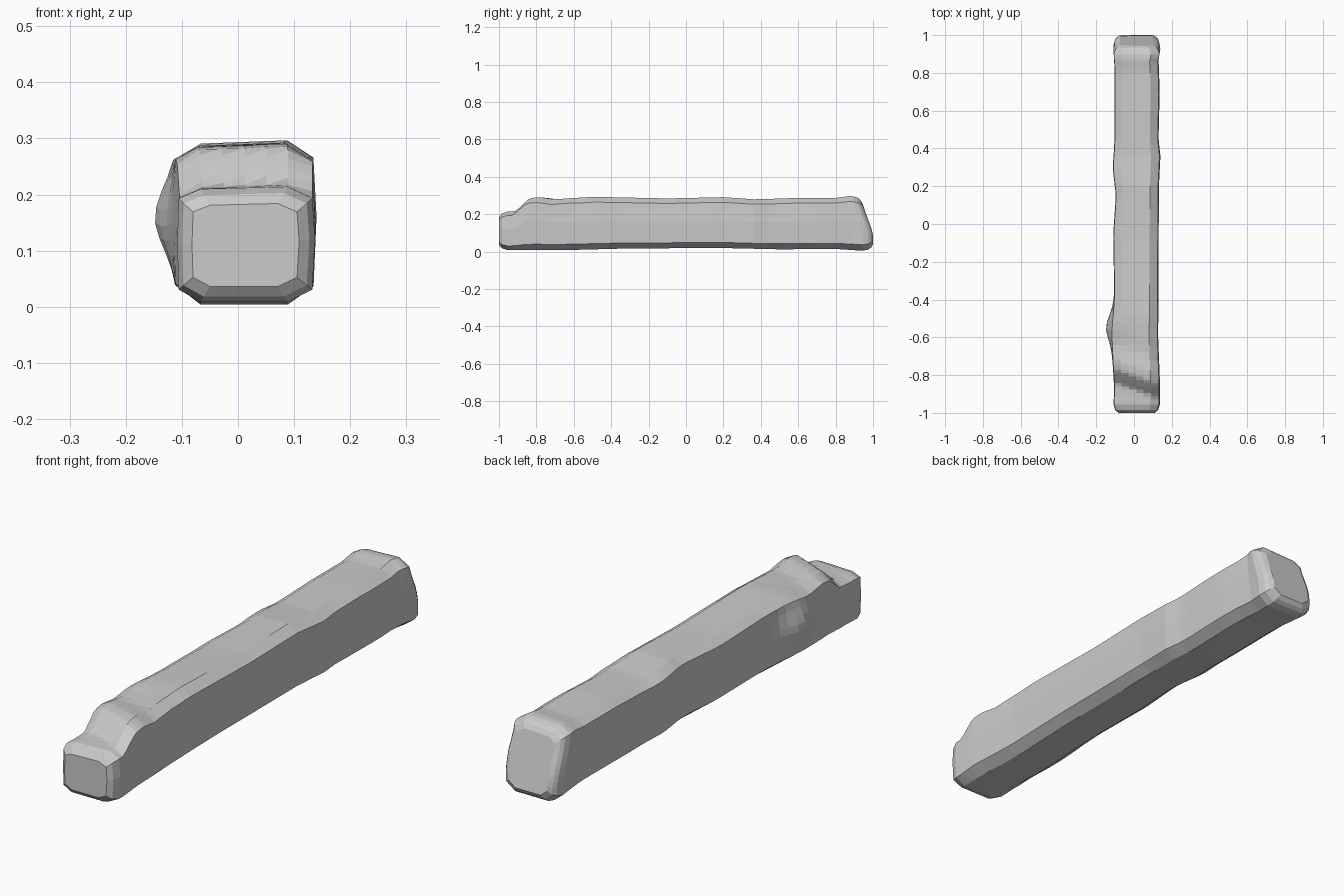
import bpy, bmesh, math

if "Cube" in bpy.data.objects:
    bpy.data.objects.remove(bpy.data.objects["Cube"])

# Outline profiles along the beam: (y, value)
TOP = [(-1, .212), (-.93, .215), (-.88, .218), (-.86, .24), (-.81, .285), (-.76, .291), (-.68, .279),
       (-.5, .293), (-.1, .284), (.2, .291), (.37, .279), (.6, .287), (.8, .287), (.9, .297), (1, .293)]
BOTTOM = [(-1, .008), (-.6, .009), (-.3, .017), (.2, .019), (.5, .012), (.8, .014), (.95, .004), (1, .006)]
LEFT = [(-1, -.11), (-.87, -.105), (-.7, -.115), (-.36, -.105), (-.05, -.11), (.15, -.096), (.3, -.113),
        (.42, -.104), (.85, -.104), (.95, -.11), (1, -.108)]
RIGHT = [(-1, .137), (-.85, .138), (-.6, .128), (-.2, .13), (.2, .132), (.36, .14), (.45, .13),
         (.7, .136), (.88, .13), (.95, .14), (1, .138)]


def sample(profile, y):
    y = max(-1, min(1, y))
    for (a, va), (b, vb) in zip(profile, profile[1:]):
        if y <= b:
            return va + (vb - va) * (y - a) / (b - a)
    return profile[-1][1]


def smooth(t):
    t = max(0, min(1, t))
    return t * t * (3 - 2 * t)


# Chamfered cross-section in 0..1 space, with points along each side
CORNERS = [(.17, 0), (.8, 0), (.98, .11), (1, .55), (.98, .9), (.8, 1), (.17, .98), (.01, .9), (0, .5), (.01, .11)]
RING = []
for (u0, v0), (u1, v1) in zip(CORNERS, CORNERS[1:] + CORNERS[:1]):
    n = 4 if math.hypot(u1 - u0, v1 - v0) > .3 else 1
    RING += [(u0 + (u1 - u0) * i / n, v0 + (v1 - v0) * i / n) for i in range(n)]


def place(u, v, y, inset):
    x0, x1, z0 = sample(LEFT, y), sample(RIGHT, y), sample(BOTTOM, y)
    x = x0 + (x1 - x0) * u
    # The notch step runs diagonally across the top
    skew = .35 * (x - .015) if -.93 < y < -.6 else 0
    z1 = sample(TOP, y + skew)
    z = z0 + (z1 - z0) * v
    cx, cz = (x0 + x1) / 2, (z0 + z1) / 2
    x += inset * (cx - x) / (x1 - x0) * 2
    z += inset * (cz - z) / (z1 - z0) * 2
    # Worn knob on the left flank
    left = max(0, 1 - u * 3)
    x -= .038 * left * math.exp(-((y + .55) / .09) ** 2 - ((z - .16) / .08) ** 2)
    # Back end leans in above a low lip
    if y > .8:
        y -= .06 * smooth((z - .07) / .22) * smooth((y - .8) / .2)
    return x, y, z


# Beam lofted from front to back with rounded ends
stations = [(-1, .028), (-.985, .01), (-.955, 0)]
stations += [(-.93 + .0175 * i, 0) for i in range(13)]
stations += [(-.68 + .04 * i, 0) for i in range(40)]
stations += [(.91, 0), (.945, 0), (.975, .006), (.99, .016), (1, .033)]

bm = bmesh.new()
rings = [[bm.verts.new(place(u, v, y, k)) for u, v in RING] for y, k in stations]
for a, b in zip(rings, rings[1:]):
    for i in range(len(RING)):
        j = (i + 1) % len(RING)
        bm.faces.new((a[i], a[j], b[j], b[i]))
bm.faces.new(rings[0])
bm.faces.new(rings[-1])
bmesh.ops.recalc_face_normals(bm, faces=bm.faces)
mesh = bpy.data.meshes.new("worn_beam")
bm.to_mesh(mesh)
bm.free()
beam = bpy.data.objects.new("worn_beam", mesh)
bpy.context.collection.objects.link(beam)
